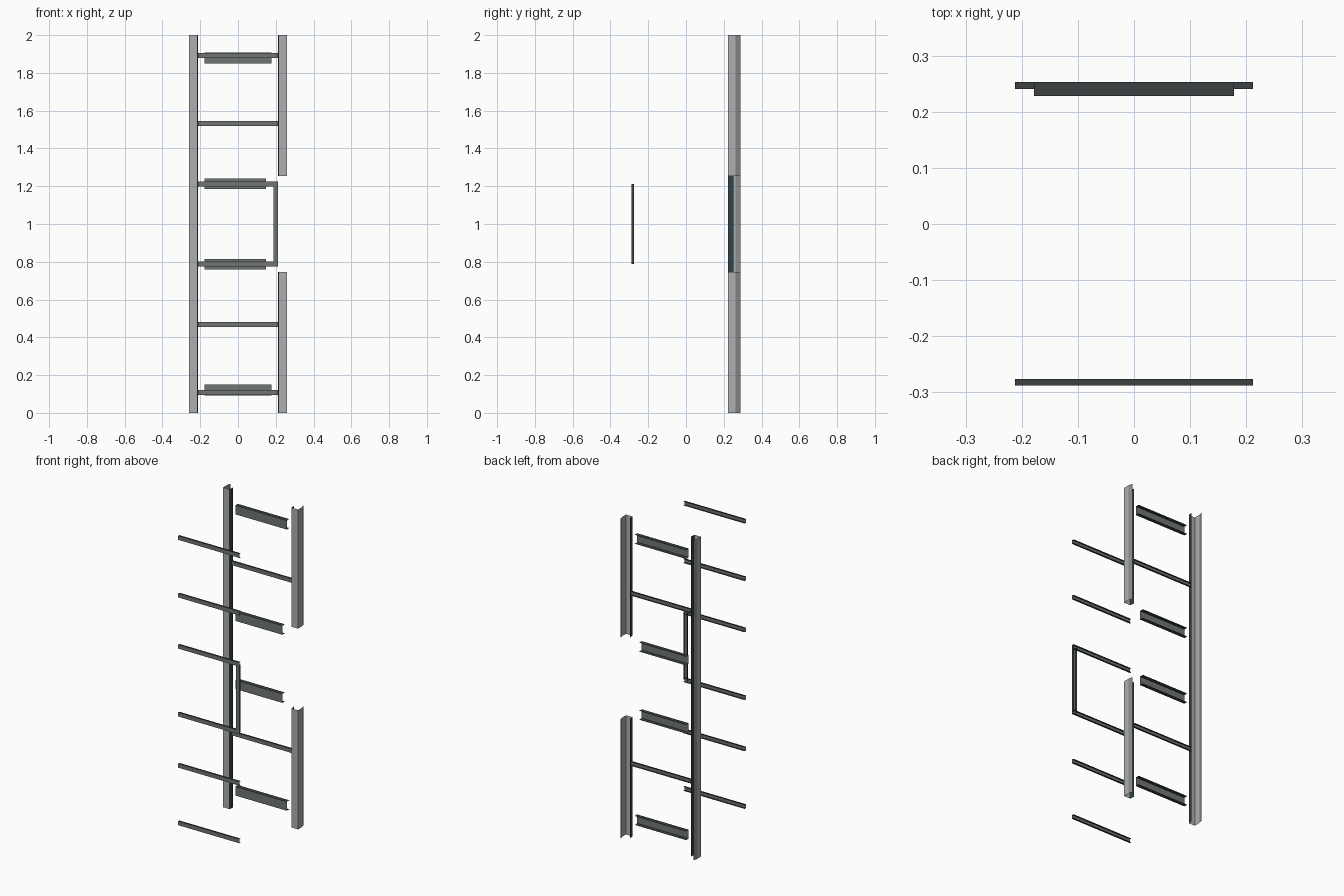
import bpy
import bmesh
from mathutils import Vector

cube = bpy.data.objects.get("Cube")
if cube:
    bpy.data.objects.remove(cube, do_unlink=True)


def make_material(name, rgb):
    mat = bpy.data.materials.new(name)
    mat.use_nodes = True
    mat.diffuse_color = (*rgb, 1)
    mat.node_tree.nodes["Principled BSDF"].inputs["Base Color"].default_value = (*rgb, 1)
    return mat


LIGHT = make_material("light grey steel", (0.42, 0.43, 0.42))
MID = make_material("mid grey steel", (0.24, 0.26, 0.25))
DARK_BLUE = make_material("dark blue grey", (0.03, 0.055, 0.07))
WEB = make_material("dark grey steel", (0.16, 0.18, 0.17))
FLANGE = make_material("charcoal steel", (0.045, 0.052, 0.052))


def sheet(name, profile, sweep, mats):
    """Sweep an open profile into thin sheet metal, one material per strip."""
    bm = bmesh.new()
    rows = [(bm.verts.new(p), bm.verts.new(Vector(p) + Vector(sweep))) for p in profile]
    for i in range(len(rows) - 1):
        (a, b), (c, d) = rows[i], rows[i + 1]
        bm.faces.new((a, c, d, b)).material_index = i
    mesh = bpy.data.meshes.new(name)
    bm.to_mesh(mesh)
    bm.free()
    for m in mats:
        mesh.materials.append(m)
    obj = bpy.data.objects.new(name, mesh)
    bpy.context.collection.objects.link(obj)
    return obj


def post(name, side, z0, z1):
    """Folded upright: inner lip, front wall, outer wall, back edge."""
    outline = [(0.211, 0.252), (0.215, 0.223), (0.259, 0.223),
               (0.259, 0.262), (0.252, 0.288)]
    sheet(name, [(side * x, y, z0) for x, y in outline], (0, 0, z1 - z0),
          [DARK_BLUE, LIGHT, LIGHT, MID])


def rail(name, x0, x1, y0, y1, z, height):
    """Horizontal channel, open to the back."""
    lo, hi = z - height / 2, z + height / 2
    sheet(name, [(x0, y1, lo), (x0, y0, lo), (x0, y0, hi), (x0, y1, hi)],
          (x1 - x0, 0, 0), [FLANGE, WEB, FLANGE])


# Uprights: one whole, one with a gap in the middle
post("right_post", -1, 0, 2)
post("left_post_lower", 1, 0, 0.745)
post("left_post_upper", 1, 1.255, 2)

FRONT, BACK = (-0.288, -0.276), (0.241, 0.253)
for label, s in (("lower", -1), ("upper", 1)):
    # Thin rails of the front frame and the back frame
    for part, offset in (("end", 0.892), ("middle", 0.532), ("centre", 0.212)):
        rail(f"front_{part}_rail_{label}", -0.212, 0.212, *FRONT, 1 + s * offset, 0.025)
    rail(f"back_rail_{label}", -0.212, 0.212, *BACK, 1 + s * 0.532, 0.025)
    # Deep channels between the uprights
    rail(f"end_channel_{label}", -0.178, 0.178, 0.228, 0.253, 1 + s * 0.879, 0.056)
    rail(f"centre_channel_{label}", -0.178, 0.147, 0.228, 0.253, 1 + s * 0.213, 0.056)

# Upright bar closing the front opening
y0, y1 = FRONT
sheet("front_opening_bar",
      [(0.187, y1, 0.788), (0.187, y0, 0.788), (0.212, y0, 0.788), (0.212, y1, 0.788)],
      (0, 0, 0.424), [FLANGE, WEB, FLANGE])
